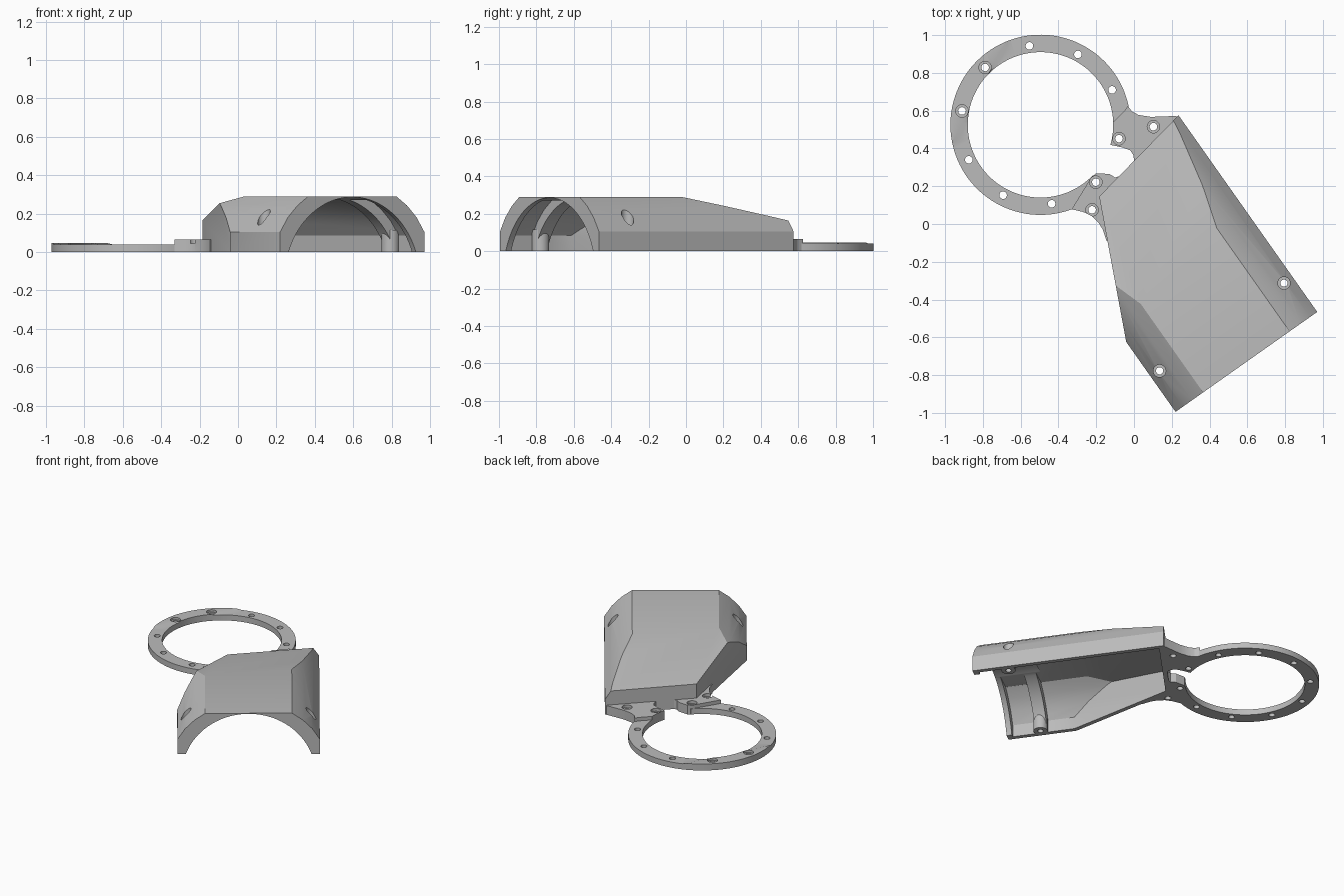
import bpy, bmesh, math
from mathutils import Matrix, Vector

if "Cube" in bpy.data.objects:
    bpy.data.objects.remove(bpy.data.objects["Cube"])

grey = bpy.data.materials.new("plain_grey")
grey.diffuse_color = (0.5, 0.5, 0.5, 1)
grey.use_nodes = True
grey.node_tree.nodes["Principled BSDF"].inputs["Base Color"].default_value = grey.diffuse_color

# housing frame: x across, y along the housing from its open end
FRAME = Matrix.Translation((0.595, -0.73, 0)) @ Matrix.Rotation(math.radians(35.2), 4, 'Z')
RING = Vector((-0.495, 0.525, 0))


def finish(bm, name):
    bmesh.ops.recalc_face_normals(bm, faces=bm.faces[:])
    me = bpy.data.meshes.new(name)
    bm.to_mesh(me)
    bm.free()
    ob = bpy.data.objects.new(name, me)
    me.materials.append(grey)
    bpy.context.collection.objects.link(ob)
    return ob


def prism(name, pts, move, mat=None, planes=()):
    """Extrude a closed outline, place it, then trim it with planes."""
    bm = bmesh.new()
    face = bm.faces.new([bm.verts.new(p) for p in pts])
    ext = bmesh.ops.extrude_face_region(bm, geom=[face])
    bmesh.ops.translate(bm, vec=move, verts=[v for v in ext["geom"] if isinstance(v, bmesh.types.BMVert)])
    if mat:
        bm.transform(mat)
    bmesh.ops.recalc_face_normals(bm, faces=bm.faces[:])
    for co, no in planes:
        cut = bmesh.ops.bisect_plane(bm, geom=bm.verts[:] + bm.edges[:] + bm.faces[:],
                                     plane_co=co, plane_no=no, clear_outer=True)
        edges = [e for e in cut["geom_cut"] if isinstance(e, bmesh.types.BMEdge)]
        bmesh.ops.holes_fill(bm, edges=edges, sides=0)
    return finish(bm, name)


def cylinder(name, x, y, r, z0, z1, n=28):
    pts = [(x + r * math.cos(2 * math.pi * i / n), y + r * math.sin(2 * math.pi * i / n), z0) for i in range(n)]
    return prism(name, pts, (0, 0, z1 - z0))


def boolean(ob, other, op='DIFFERENCE'):
    m = ob.modifiers.new("bool", 'BOOLEAN')
    m.operation, m.object, m.solver = op, other, 'EXACT'
    bpy.context.view_layer.objects.active = ob
    bpy.ops.object.modifier_apply(modifier=m.name)
    bpy.data.objects.remove(other)


def block(name, t0, t1, inset, drop, bottom):
    """Housing shape, optionally shrunk to make its hollow."""
    half = [(0.459, bottom), (0.459, 0.105), (0.41, 0.18), (0.349, 0.242), (0.28, 0.29)]
    half = [(s - inset, z - drop if z > bottom else z) for s, z in half]
    pts = [(s, t0, z) for s, z in half] + [(-s, t0, z) for s, z in reversed(half)]
    side, back, roof = Vector((-0.983, -0.183, 0)), Vector((-0.715, 0.699, 0)), Vector((-0.158, 0.158, 1))
    planes = [(Vector((-0.04, -0.63, 0)) - side * inset, side),
              (Vector((-0.18, 0.15, 0)) - back * inset, back),
              (Vector((0.03, -0.43, 0.29 - drop)), roof)]
    return prism(name, pts, (0, t1 - t0, 0), FRAME, planes)


# housing shell with front rim, pocket, inner rib and rear hollow
housing = block("housing", 0, 1.5, 0, 0, 0)
boolean(housing, block("rear_hollow", 0.27, 1.5, 0.03, 0.02, -0.05))
boolean(housing, block("front_pocket", 0.035, 0.19, 0.03, 0.02, -0.05))
R, cz, n = 0.43, -0.144, 96
arch = [(R * math.cos(2 * math.pi * i / n), -0.1, cz + R * math.sin(2 * math.pi * i / n)) for i in range(n)]
boolean(housing, prism("arch_cutter", arch, (0, 0.4, 0), FRAME))

# screw bosses in the housing with counterbored holes
for s in (-0.403, 0.403):
    p = FRAME @ Vector((s, 0.226, 0))
    boolean(housing, cylinder("boss", p.x, p.y, 0.046, 0, 0.115), 'UNION')
    boolean(housing, cylinder("hole", p.x, p.y, 0.019, -0.1, 0.4))
    boolean(housing, cylinder("counterbore", p.x, p.y, 0.033, 0.1, 0.4))


# open flat ring
def arc(r, a0, a1, n, z=0):
    out = []
    for i in range(n + 1):
        a = math.radians(a0 + (a1 - a0) * i / n)
        out.append((RING.x + r * math.cos(a), RING.y + r * math.sin(a), z))
    return out


bm = bmesh.new()
N = 96
loops = [arc(r, -14, 316, N, z) for r, z in ((0.477, 0), (0.477, 0.04), (0.385, 0.04), (0.385, 0))]
rows = [[bm.verts.new(p) for p in loop] for loop in loops]
for k in range(4):
    a, b = rows[k], rows[(k + 1) % 4]
    for i in range(N):
        bm.faces.new((a[i], a[i + 1], b[i + 1], b[i]))
for i in (0, N):
    bm.faces.new([row[i] for row in rows])
# slightly raised pad beyond a chord of the ring
chord, out = Vector((-0.955, 0.40, 0)), Vector((-0.885, 0.466, 0))
for d in (0, 0.02):
    bmesh.ops.bisect_plane(bm, geom=bm.verts[:] + bm.edges[:] + bm.faces[:],
                           plane_co=chord + out * d, plane_no=out)
for v in bm.verts:
    if v.co.z > 0.03 and (v.co - chord).dot(out) > 0.019:
        v.co.z = 0.046
ring = finish(bm, "ring")

# thicker tabs joining the ring to the housing
upper = arc(0.385, -16, 2, 8) + [(-0.05, 0.60, 0), (-0.033, 0.625, 0), (-0.01, 0.595, 0), (0.025, 0.577, 0),
         (0.09, 0.567, 0), (0.225, 0.572, 0), (0.225, 0.545, 0), (0.015, 0.325, 0), (0.0, 0.335, 0),
         (-0.003, 0.365, 0), (-0.02, 0.39, 0), (-0.06, 0.405, 0)]
lower = [(-0.33, 0.078, 0), (-0.27, 0.064, 0), (-0.225, 0.043, 0), (-0.19, 0.01, 0), (-0.165, -0.03, 0),
         (-0.145, -0.09, 0), (-0.13, -0.08, 0), (-0.155, 0.155, 0), (-0.05, 0.26, 0), (-0.07, 0.255, 0),
         (-0.1, 0.246, 0), (-0.13, 0.265, 0), (-0.2, 0.268, 0), (-0.225, 0.25, 0), (-0.24, 0.225, 0)]
tabs = [prism("upper_tab", upper, (0, 0, 0.065)), prism("lower_tab", lower, (0, 0, 0.065))]
for tab in tabs:
    boolean(ring, tab, 'UNION')

# ten holes around the ring plus one on each tab; some are counterbored
holes = []
for k in range(10):
    a = math.radians(26 + 36 * k)
    depth = {3: 0.03, 4: 0.03, 8: 0.045, 9: 0.045}.get(k)
    holes.append((RING.x + 0.422 * math.cos(a), RING.y + 0.422 * math.sin(a), depth))
holes += [(0.103, 0.515, 0.045), (-0.222, 0.075, 0.045)]
for x, y, depth in holes:
    boolean(ring, cylinder("hole", x, y, 0.02, -0.1, 0.2))
    if depth:
        boolean(ring, cylinder("counterbore", x, y, 0.033, depth, 0.2))
ring.name = "ring_with_tabs"

# smooth round walls, crisp edges
for ob in (housing, ring):
    bpy.ops.object.select_all(action='DESELECT')
    ob.select_set(True)
    bpy.context.view_layer.objects.active = ob
    bpy.ops.object.shade_smooth_by_angle(angle=math.radians(25))
